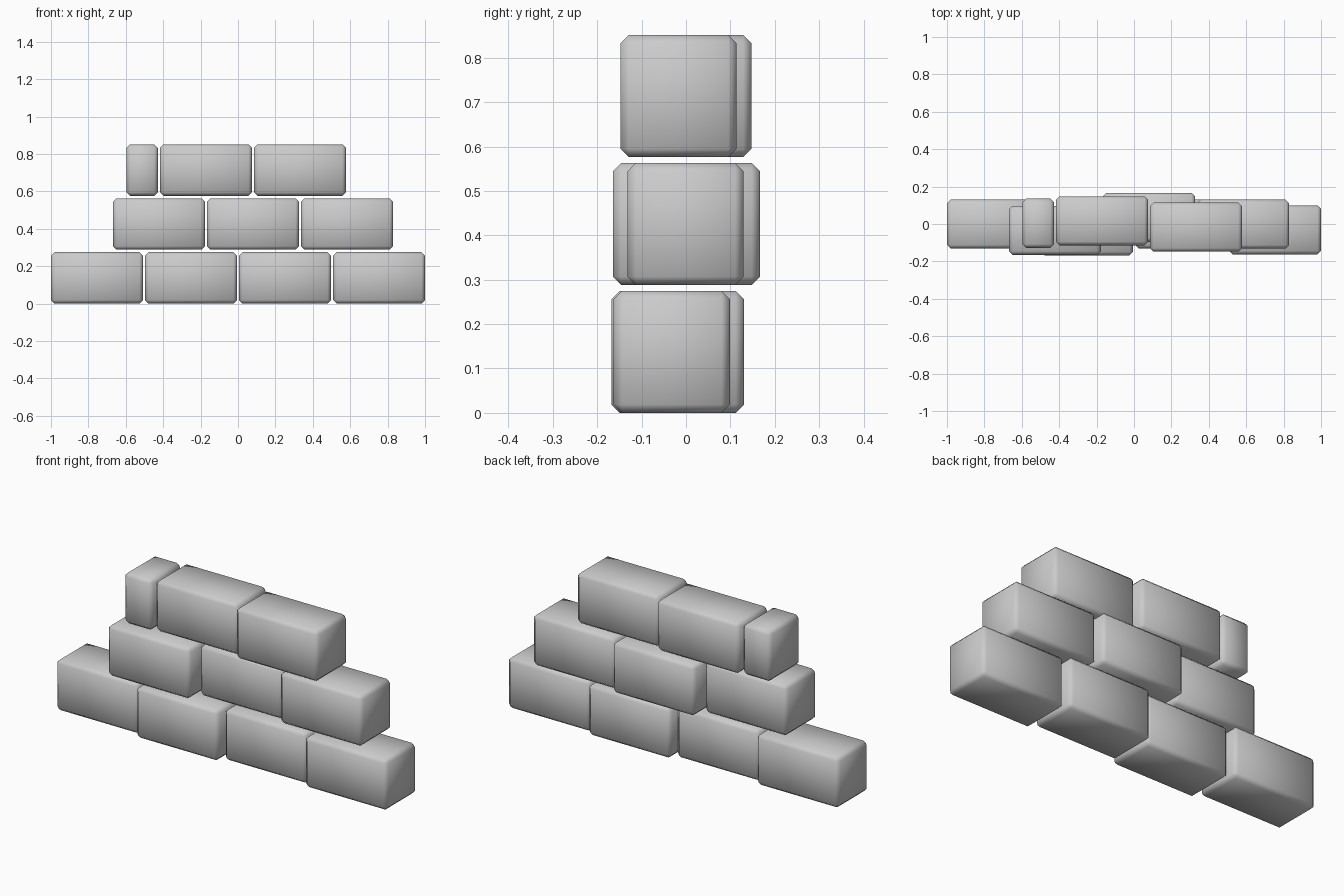
import bpy

if "Cube" in bpy.data.objects:
    bpy.data.objects.remove(bpy.data.objects["Cube"])

BRICK_W, BRICK_D, BRICK_H = 0.492, 0.262, 0.275
PITCH = 0.288      # course height including the joint
GAP = 0.0107       # joint between neighbours


def brick(name, x_left, y_mid, z_base, width):
    bpy.ops.mesh.primitive_cube_add(
        size=1, location=(x_left + width / 2, y_mid, z_base + BRICK_H / 2))
    ob = bpy.context.object
    ob.name = name
    ob.scale = (width, BRICK_D, BRICK_H)
    bpy.ops.object.transform_apply(location=False, rotation=False, scale=True)
    bev = ob.modifiers.new("chamfer", 'BEVEL')
    bev.width = 0.019
    bev.segments = 1
    bev.limit_method = 'NONE'
    bpy.ops.object.shade_smooth()


# Each course: left end, then (width, y offset) per brick
courses = [
    ("bottom", -1.0, [(BRICK_W, 0.0), (BRICK_W, -0.037),
                      (BRICK_W, 0.0), (BRICK_W, -0.032)]),
    ("middle", -0.668, [(BRICK_W, -0.034), (BRICK_W, 0.036), (BRICK_W, -0.001)]),
    ("top", -0.596, [(0.168, 0.004), (BRICK_W, 0.017), (BRICK_W, -0.017)]),
]

for row, (label, x, bricks) in enumerate(courses):
    for i, (width, y) in enumerate(bricks):
        brick(f"{label}_course_brick_{i + 1}", x, y, row * PITCH, width)
        x += width + GAP
